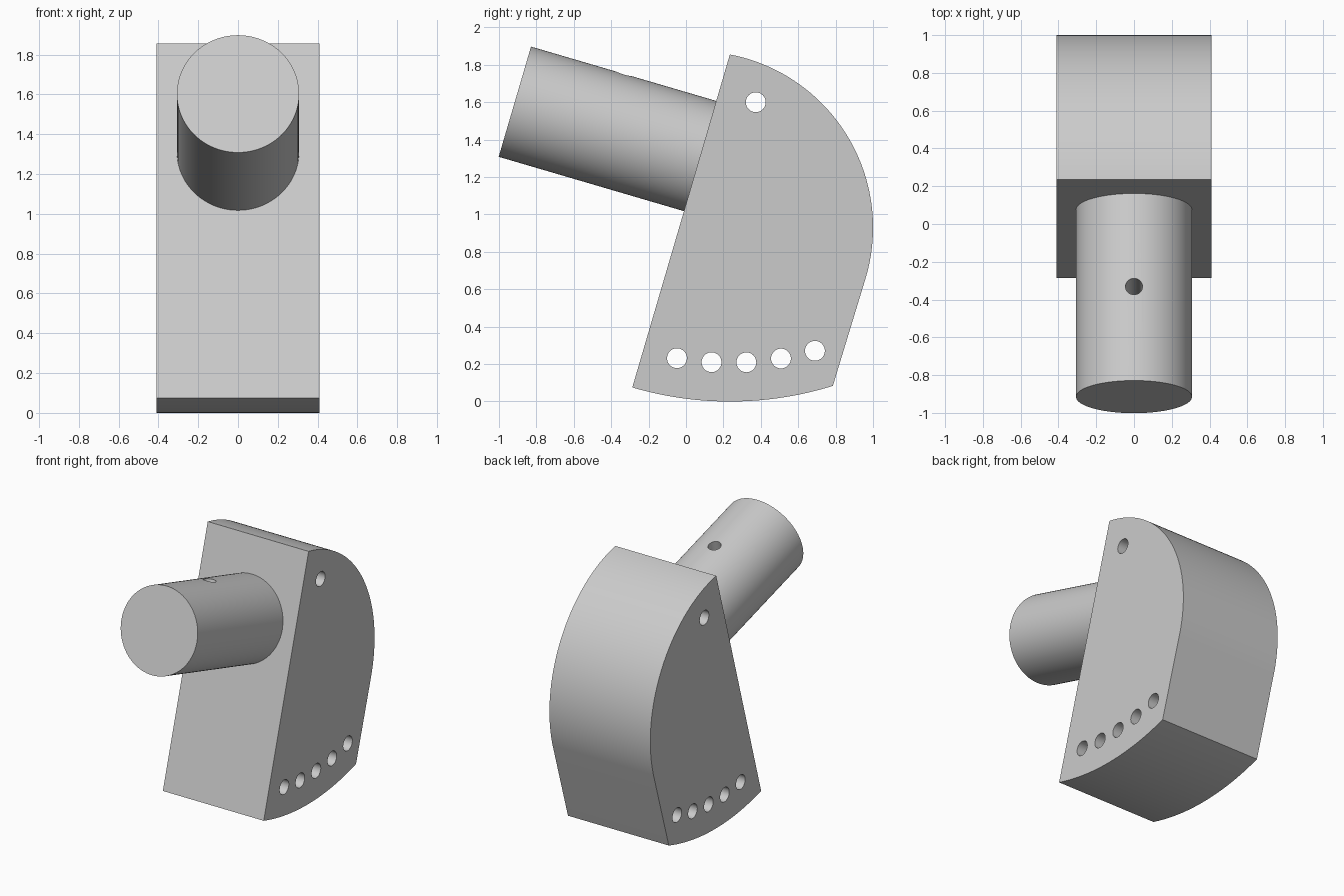
import bpy
import math
from mathutils import Vector

cube = bpy.data.objects.get("Cube")
if cube:
    bpy.data.objects.remove(cube, do_unlink=True)

HALF_WIDTH = 0.41
TILT = math.radians(16.35)                                   # lean of the whole body
ALONG = Vector((0, -math.cos(TILT), math.sin(TILT)))         # post direction
ACROSS = Vector((0, math.sin(TILT), math.cos(TILT)))         # up along the front face

grey = bpy.data.materials.new("light grey")
grey.use_nodes = True
colour = (0.6, 0.6, 0.6, 1)
grey.diffuse_color = colour
grey.node_tree.nodes["Principled BSDF"].inputs["Base Color"].default_value = colour


def arc(cy, cz, radius, start, end, steps):
    """Points of a circular arc in the side (y, z) plane, angles in degrees."""
    angles = [math.radians(start + (end - start) * i / steps) for i in range(steps + 1)]
    return [(cy + radius * math.cos(a), cz + radius * math.sin(a)) for a in angles]


def rod(name, start, end, radius, sides):
    """Cylinder between two points."""
    start, end = Vector(start), Vector(end)
    bpy.ops.mesh.primitive_cylinder_add(vertices=sides, radius=radius,
                                        depth=(end - start).length,
                                        location=(start + end) / 2)
    obj = bpy.context.object
    obj.name = name
    obj.rotation_euler = (end - start).to_track_quat("Z", "Y").to_euler()
    return obj


def drill(target, cutters):
    """Cut each cutter out of the target and discard it."""
    bpy.context.view_layer.objects.active = target
    for cutter in cutters:
        cutter.hide_render = True
        mod = target.modifiers.new("hole", "BOOLEAN")
        mod.operation = "DIFFERENCE"
        mod.solver = "EXACT"
        mod.object = cutter
        bpy.ops.object.modifier_apply(modifier=mod.name)
        bpy.data.objects.remove(cutter, do_unlink=True)


def finish(obj):
    obj.data.materials.clear()
    obj.data.materials.append(grey)
    bpy.ops.object.select_all(action="DESELECT")
    obj.select_set(True)
    bpy.context.view_layer.objects.active = obj
    bpy.ops.object.shade_smooth_by_angle(angle=math.radians(30))


# Block: side profile with rounded back and a base arc centred on the top corner
TOP_Y, TOP_Z = 0.235, 1.855
profile = arc(TOP_Y, TOP_Z, 1.855, 253.65, 287.25, 32)
profile += arc(0.058, 0.93, 0.942, -16.35, 79.2, 64)
n = len(profile)
verts = [(x, y, z) for x in (-HALF_WIDTH, HALF_WIDTH) for y, z in profile]
faces = [tuple(reversed(range(n))), tuple(range(n, 2 * n))]
faces += [(i, (i + 1) % n, n + (i + 1) % n, n + i) for i in range(n)]
mesh = bpy.data.meshes.new("block")
mesh.from_pydata(verts, [], faces)
block = bpy.data.objects.new("block", mesh)
bpy.context.collection.objects.link(block)

# Through holes: one near the top, five along the base arc
holes = [(0.373, 1.6)] + arc(TOP_Y, TOP_Z, 1.648, 260.1, 286.0, 4)
drill(block, [rod("hole_cutter", (-0.6, y, z), (0.6, y, z), 0.053, 48) for y, z in holes])
finish(block)

# Post: round bar standing square on the front face
root = Vector((0, 0.08, 1.311))
post = rod("post", root - ALONG * 0.02, root + ALONG * 1.037, 0.307, 96)

# Small blind hole in the top of the post, halfway along
middle = root + ALONG * 0.518
drill(post, [rod("pin_cutter", middle, middle + ACROSS * 0.5, 0.045, 48)])
finish(post)
